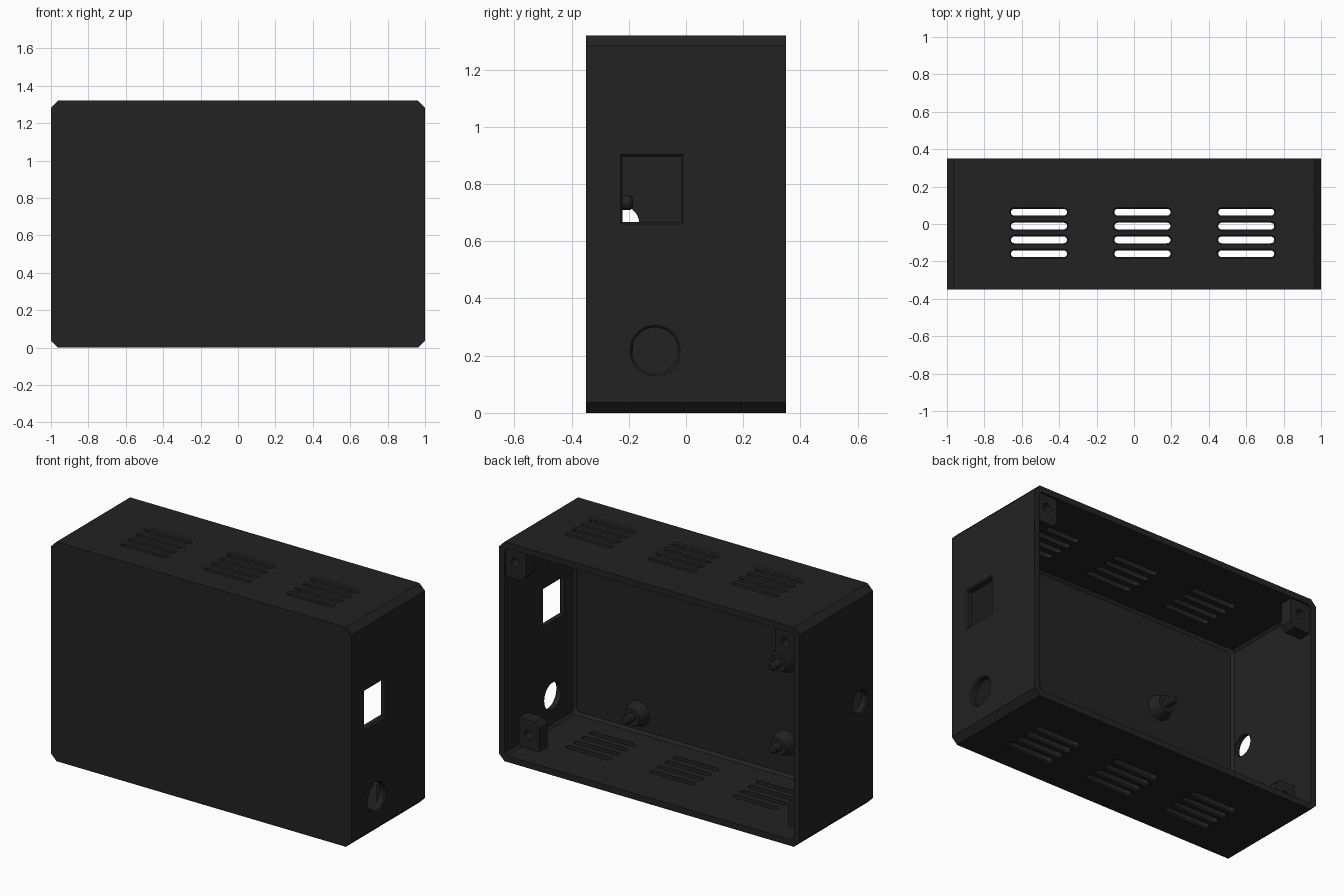
import bpy, bmesh, math

if "Cube" in bpy.data.objects:
    bpy.data.objects.remove(bpy.data.objects["Cube"])

W, D, H = 1.0, 0.35, 1.32      # half width, half depth, height
T, C = 0.037, 0.037            # wall thickness, corner chamfer

mat = bpy.data.materials.new("matte black")
mat.diffuse_color = (0.0165, 0.0165, 0.0165, 1)
mat.use_nodes = True
mat.node_tree.nodes["Principled BSDF"].inputs["Base Color"].default_value = mat.diffuse_color


def loft(name, stacks):
    """Closed solids, each made from a stack of matching rings of points."""
    bm = bmesh.new()
    for rings in stacks:
        loops = [[bm.verts.new(p) for p in ring] for ring in rings]
        n = len(loops[0])
        for a, b in zip(loops, loops[1:]):
            for i in range(n):
                j = (i + 1) % n
                bm.faces.new((a[i], a[j], b[j], b[i]))
        bm.faces.new(loops[0])
        bm.faces.new(loops[-1])
    bmesh.ops.recalc_face_normals(bm, faces=bm.faces)
    me = bpy.data.meshes.new(name)
    bm.to_mesh(me)
    bm.free()
    me.materials.append(mat)
    ob = bpy.data.objects.new(name, me)
    bpy.context.collection.objects.link(ob)
    return ob


def cut(ob, cutter):
    mod = ob.modifiers.new("cut", 'BOOLEAN')
    mod.operation, mod.solver, mod.object = 'DIFFERENCE', 'EXACT', cutter
    bpy.context.view_layer.objects.active = ob
    bpy.ops.object.modifier_apply(modifier=mod.name)
    bpy.data.objects.remove(cutter)


def smooth(ob):
    bpy.ops.object.select_all(action='DESELECT')
    ob.select_set(True)
    bpy.context.view_layer.objects.active = ob
    bpy.ops.object.shade_smooth_by_angle(angle=math.radians(30))


def octagon(y, inset, c):
    """Rectangle with chamfered corners in the XZ plane."""
    x, z0, z1 = W - inset, inset, H - inset
    return [(-x + c, y, z0), (x - c, y, z0), (x, y, z0 + c), (x, y, z1 - c),
            (x - c, y, z1), (-x + c, y, z1), (-x, y, z1 - c), (-x, y, z0 + c)]


def circle(r, n=32):
    return [(r * math.cos(2 * math.pi * i / n), r * math.sin(2 * math.pi * i / n))
            for i in range(n)]


def slot(cx, cy, half, r, z):
    """Round-ended slot outline in the XY plane."""
    pts = []
    for s in (1, -1):
        for i in range(9):
            a = -math.pi / 2 + math.pi * i / 8
            pts.append((cx + s * (half + r * math.cos(a)), cy + s * r * math.sin(a), z))
    return pts


# Enclosure shell, open at the back
shell = loft("enclosure_shell", [[octagon(-D, 0, C), octagon(D, 0, C)]])
cut(shell, loft("cavity", [[octagon(-D + T, T + 0.015, 0.015),
                            octagon(-D + T + 0.015, T, 0.015),
                            octagon(D + 0.1, T, 0.015)]]))

# Three groups of vent slots through top and bottom
vents = []
for cx in (-0.508, 0.045, 0.60):
    for cy in (0.063, -0.011, -0.085, -0.159):
        vents.append([slot(cx, cy, 0.132, 0.018 + e, z) for z, e in
                      ((-0.01, 0.016), (0.008, 0), (H - 0.008, 0), (H + 0.01, 0.016))])
cut(shell, loft("vent_cutter", vents))


# Side openings with slightly chamfered rims
def side_opening(s, outline):
    rings = [[(s * x, y, z) for y, z in outline(e)]
             for x, e in ((W - 0.1, 0), (W - 0.008, 0), (W + 0.01, 0.016))]
    cut(shell, loft("side_cutter", [rings]))


def round_hole(y, z, r):
    return lambda e: [(y + a, z + b) for a, b in circle(r + e)]


def square_hole(e):
    y0, y1, z0, z1 = -0.222 - e, -0.018 + e, 0.668 - e, 0.896 + e
    return [(y0, z0), (y1, z0), (y1, z1), (y0, z1)]


side_opening(1, square_hole)
side_opening(1, round_hole(-0.108, 0.218, 0.081))
side_opening(-1, round_hole(-0.228, 0.66, 0.065))
smooth(shell)


# Corner screw posts
def post(name, s, top, face):
    def ring(y, reach):
        xi, xo, c = 0.975 - reach * 0.145, 0.975, 0.03 * reach
        zs = (0.025, 0.025 + 0.185 * reach)
        pts = [(xo, zs[0]), (xi, zs[0]), (xi, zs[1] - c), (xi + c, zs[1]), (xo, zs[1])]
        return [(s * x, y, H - z if top else z) for x, z in pts]
    rings = [ring(face, 1), ring(face - 0.08, 1)]
    if top:
        rings.append(ring(face - 0.18, 0.1))     # sloped support
    ob = loft(name, [rings])
    hz = H - 0.11 if top else 0.125
    cut(ob, loft("screw_cutter", [[[(s * 0.9 + a, y, hz + b) for a, b in circle(0.027, 20)]
                                   for y in (face + 0.02, face - 0.06)]]))
    smooth(ob)


for s, side in ((-1, "left"), (1, "right")):
    post("upper_post_" + side, s, True, 0.337)
    post("lower_post_" + side, s, False, 0.21)

# Board standoffs: cone base, collar and locating pin on the inside of the front wall
for i, (x, z) in enumerate(((-0.44, 0.735), (-0.44, 0.235), (0.535, 0.15))):
    prof = ((-0.33, 0.075), (-0.305, 0.075), (-0.25, 0.05), (-0.25, 0.025),
            (-0.195, 0.025), (-0.185, 0.016))
    smooth(loft("standoff_%d" % (i + 1),
                [[[(x + a, y, z + b) for a, b in circle(r, 24)] for y, r in prof]]))
